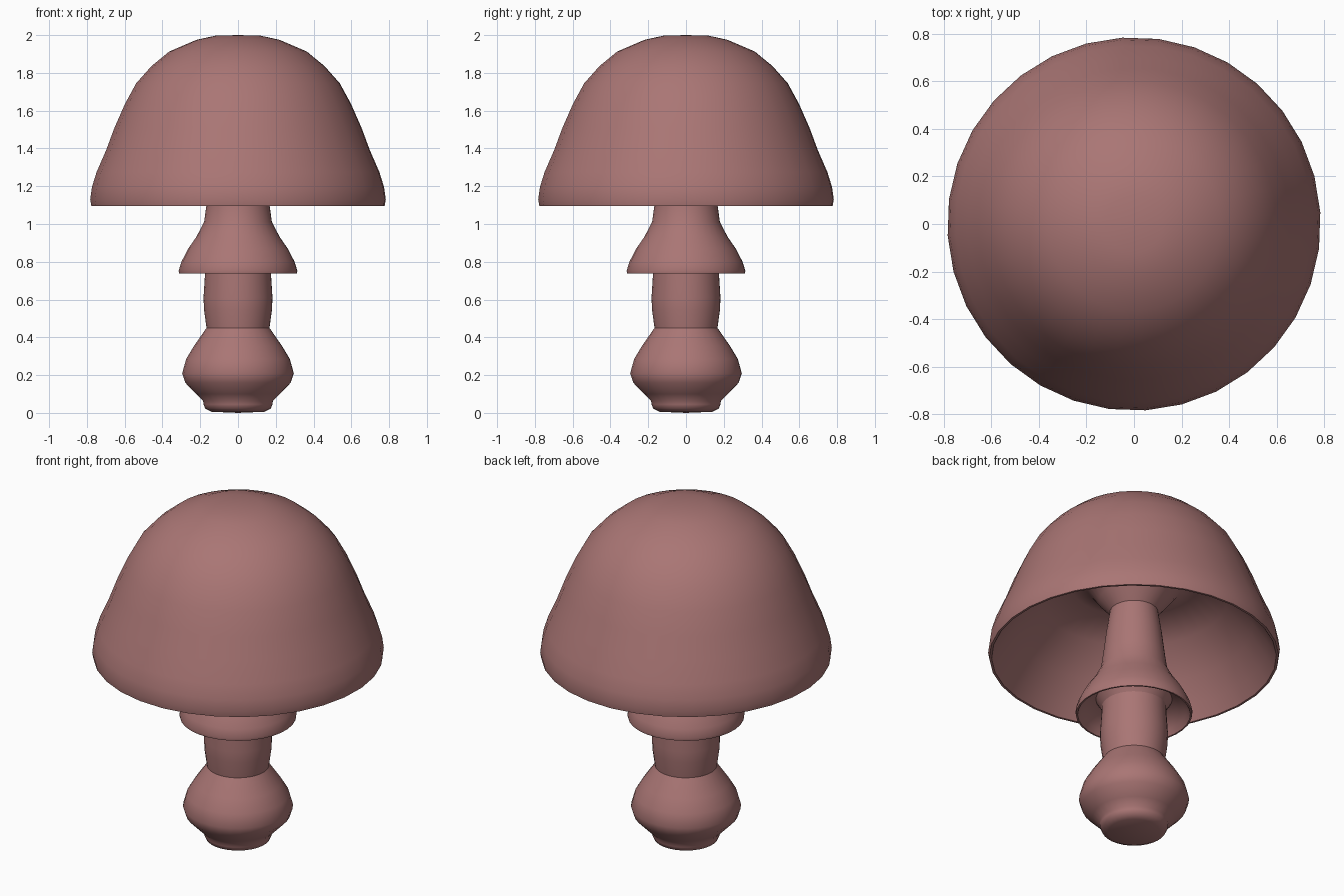
import bpy, bmesh, math

SEGMENTS = 32
TURN = math.radians(3.6)

if "Cube" in bpy.data.objects:
    bpy.data.objects.remove(bpy.data.objects["Cube"], do_unlink=True)

rose = bpy.data.materials.new("dusty rose")
rose.use_nodes = True
COLOUR = (0.4, 0.18, 0.176, 1)
rose.diffuse_color = COLOUR
rose.node_tree.nodes["Principled BSDF"].inputs["Base Color"].default_value = COLOUR


def lathe(name, profile):
    """Spin (radius, height) points, listed from bottom outside to top, around z."""
    bm = bmesh.new()
    rings = []
    for r, z in profile:
        if r == 0:
            rings.append([bm.verts.new((0, 0, z))] * SEGMENTS)
            continue
        angles = [TURN + math.tau * i / SEGMENTS for i in range(SEGMENTS)]
        rings.append([bm.verts.new((r * math.cos(a), r * math.sin(a), z)) for a in angles])
    for low, high in zip(rings, rings[1:]):
        for i in range(SEGMENTS):
            j = (i + 1) % SEGMENTS
            corners = dict.fromkeys((low[i], low[j], high[j], high[i]))
            bm.faces.new(list(corners))
    mesh = bpy.data.meshes.new(name)
    bm.to_mesh(mesh)
    bm.free()
    mesh.materials.append(rose)
    obj = bpy.data.objects.new(name, mesh)
    bpy.context.collection.objects.link(obj)
    bpy.ops.object.select_all(action='DESELECT')
    obj.select_set(True)
    bpy.context.view_layer.objects.active = obj
    bpy.ops.object.shade_smooth_by_angle(angle=math.radians(50))
    return obj


# Rounded bulb the mushroom stands on
lathe("bulb", [(0, 0), (0.14, 0.006), (0.173, 0.022), (0.183, 0.045), (0.185, 0.063),
               (0.222, 0.1), (0.28, 0.16), (0.296, 0.21), (0.275, 0.285),
               (0.233, 0.355), (0.167, 0.45)])

# Lower stem, running up inside the skirt
lathe("lower_stem", [(0.167, 0.45), (0.18, 0.545), (0.183, 0.61), (0.175, 0.735),
                     (0.175, 0.78)])

# Hollow skirt, from its inner funnel over the rim to the upper stem
lathe("skirt", [(0.175, 0.78), (0.205, 0.83), (0.25, 0.81), (0.285, 0.77), (0.303, 0.737),
                (0.312, 0.737), (0.315, 0.752), (0.3, 0.8), (0.265, 0.868),
                (0.222, 0.93), (0.18, 1.01), (0.168, 1.095)])

# Upper stem, narrowing towards the cap
lathe("upper_stem", [(0.168, 1.095), (0.15, 1.24), (0.13, 1.37)])

# Hollow cap, from its inner funnel over the rim to the crown
lathe("cap", [(0.13, 1.37), (0.19, 1.44), (0.25, 1.52), (0.34, 1.54), (0.5, 1.45),
              (0.64, 1.29), (0.72, 1.17), (0.765, 1.095), (0.778, 1.095), (0.784, 1.13),
              (0.775, 1.195), (0.75, 1.275), (0.7, 1.39), (0.655, 1.51),
              (0.6, 1.635), (0.54, 1.745), (0.46, 1.835), (0.365, 1.913),
              (0.22, 1.975), (0.12, 1.997), (0, 2.0)])
